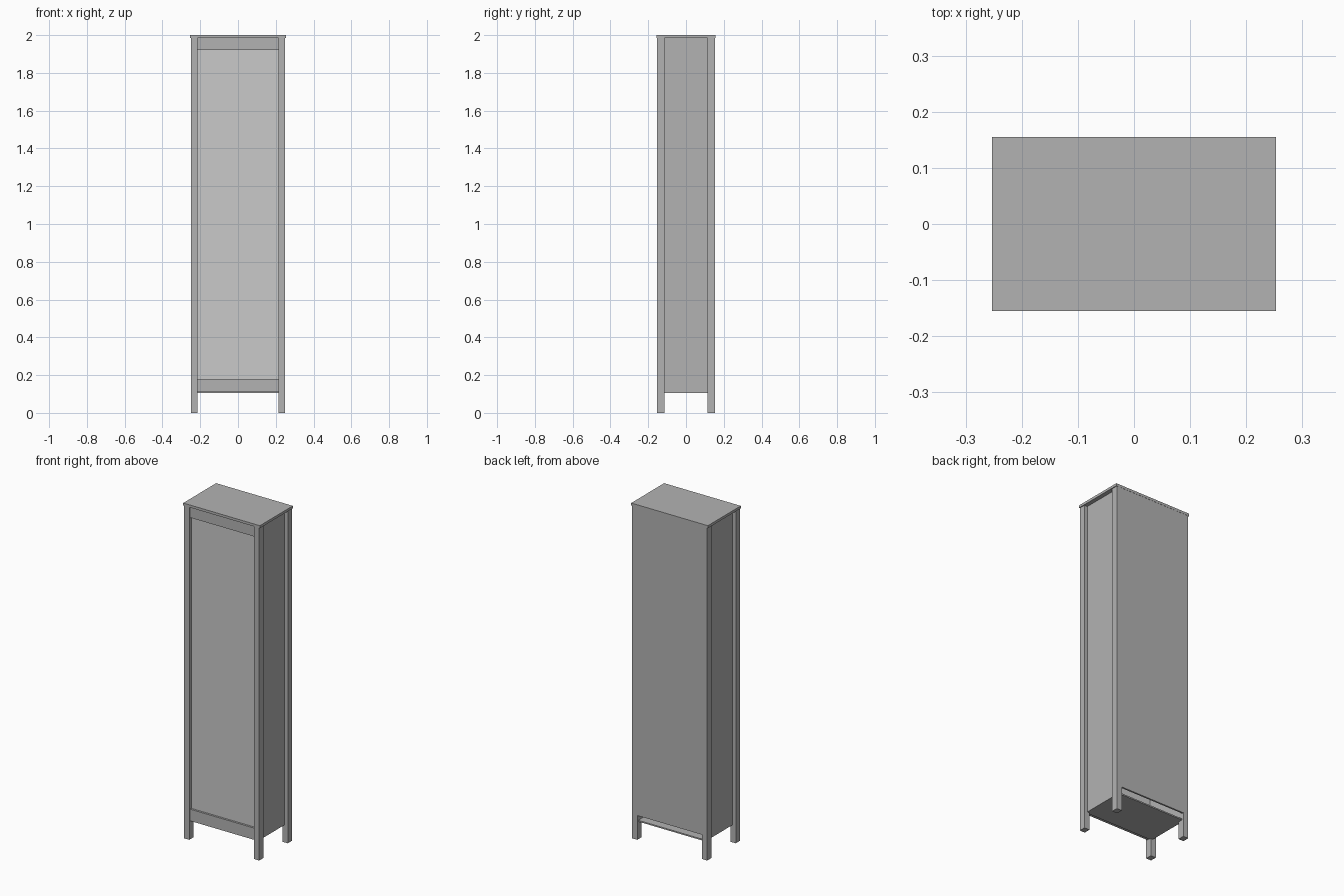
import bpy

cube = bpy.data.objects.get("Cube")
if cube:
    bpy.data.objects.remove(cube, do_unlink=True)


def material(name, rgb):
    m = bpy.data.materials.new(name)
    m.use_nodes = True
    m.diffuse_color = (*rgb, 1)
    m.node_tree.nodes["Principled BSDF"].inputs["Base Color"].default_value = (*rgb, 1)
    return m


frame_grey = material("frame grey", (0.45, 0.45, 0.45))
panel_grey = material("light door grey", (0.59, 0.59, 0.59))


def box(name, low, high, mat):
    """Box between two opposite corners."""
    bpy.ops.mesh.primitive_cube_add(size=1, location=[(a + b) / 2 for a, b in zip(low, high)])
    ob = bpy.context.object
    ob.name = name
    ob.scale = [b - a for a, b in zip(low, high)]
    bpy.ops.object.transform_apply(location=False, rotation=False, scale=True)
    ob.data.materials.append(mat)
    return ob


W, D = 0.248, 0.154          # half width and depth over the legs
LEG_X, LEG_Y = 0.034, 0.039  # leg section
TOP, FLOOR = 1.985, 0.105    # underside of top board, underside of floor
IN_X, IN_Y = W - LEG_X, D - LEG_Y

# Top board
box("top_board", (-0.253, -D - 0.001, TOP), (0.253, D + 0.001, 2), frame_grey)

# Legs and recessed side panels
for side, sx in (("left", 1), ("right", -1)):
    xs = sorted((sx * IN_X, sx * W))
    for end, sy in (("front", -1), ("back", 1)):
        ys = sorted((sy * IN_Y, sy * D))
        box(f"{end}_{side}_leg", (xs[0], ys[0], 0), (xs[1], ys[1], TOP), frame_grey)
    px = sorted((sx * (W - 0.02), sx * IN_X))
    box(f"{side}_side_panel", (px[0], -IN_Y, FLOOR), (px[1], IN_Y, TOP), frame_grey)

# Front rails and the door set back between them
FRONT = -D + 0.008
box("lower_rail", (-IN_X, FRONT, 0.11), (IN_X, FRONT + 0.02, 0.18), frame_grey)
box("upper_rail", (-IN_X, FRONT, 1.92), (IN_X, FRONT + 0.02, TOP), frame_grey)
box("door", (-IN_X, FRONT + 0.012, 0.18), (IN_X, FRONT + 0.022, 1.92), panel_grey)

# Back panel, flush with the legs, stopping above the floor
box("back_panel", (-IN_X, D - 0.01, 0.145), (IN_X, D, TOP), frame_grey)

# Cabinet floor
box("floor", (-IN_X, FRONT + 0.02, FLOOR), (IN_X, D - 0.01, FLOOR + 0.008), frame_grey)
